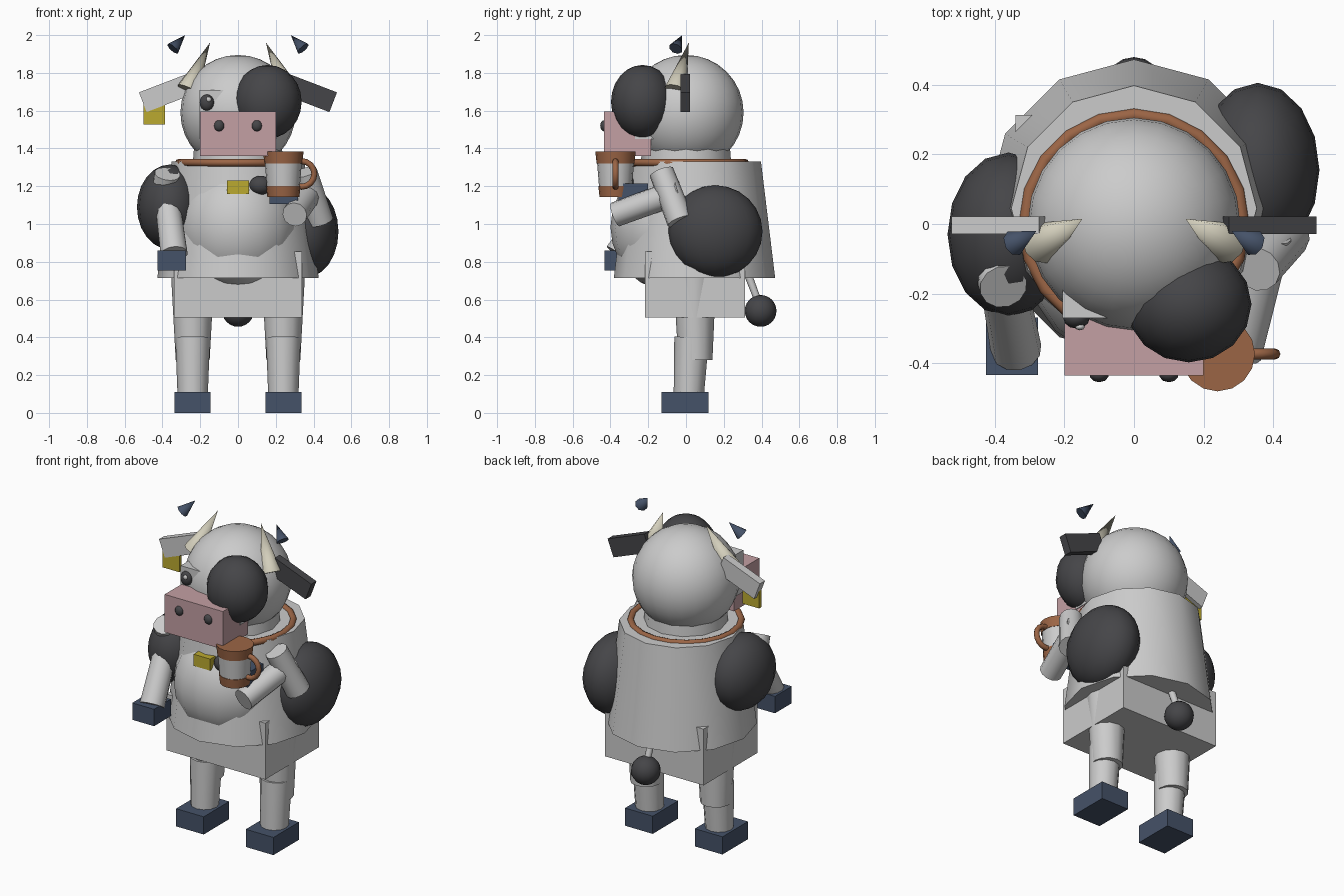
import bpy, math
from mathutils import Vector

if "Cube" in bpy.data.objects:
    bpy.data.objects.remove(bpy.data.objects["Cube"])

mats = {}
COLORS = {
    "black": (0.06, 0.06, 0.065, 1), "navy": (0.06, 0.085, 0.14, 1),
    "pink": (0.55, 0.35, 0.37, 1), "brown": (0.33, 0.13, 0.06, 1),
    "yellow": (0.5, 0.4, 0.03, 1), "ivory": (0.65, 0.62, 0.5, 1),
}


def finish(name, color=None, smooth=True):
    ob = bpy.context.object
    ob.name = name
    if smooth:
        bpy.ops.object.shade_smooth_by_angle(angle=math.radians(46))
    if color:
        if color not in mats:
            mats[color] = bpy.data.materials.new(color)
            mats[color].diffuse_color = COLORS[color]
        ob.data.materials.append(mats[color])
    return ob


def box(name, center, size, color=None, tilt=0):
    bpy.ops.mesh.primitive_cube_add(size=1, location=center, rotation=(0, tilt, 0))
    bpy.context.object.scale = size
    return finish(name, color, False)


def ball(name, center, radii, color=None, seg=16, rings=12):
    bpy.ops.mesh.primitive_uv_sphere_add(segments=seg, ring_count=rings, radius=1, location=center)
    bpy.context.object.scale = radii
    return finish(name, color)


def rod(name, a, b, r1, r2, color=None, sides=12):
    a, b = Vector(a), Vector(b)
    d = b - a
    bpy.ops.mesh.primitive_cone_add(vertices=sides, radius1=r1, radius2=r2, depth=d.length,
                                    location=(a + b) / 2)
    ob = bpy.context.object
    if d.xy.length > 1e-4:
        ob.rotation_euler = d.to_track_quat('Z', 'Y').to_euler()
    return finish(name, color)


def ring(name, center, major, minor, color, rot=(0, 0, 0), seg=20):
    bpy.ops.mesh.primitive_torus_add(location=center, rotation=rot, major_radius=major,
                                     minor_radius=minor, major_segments=seg, minor_segments=8)
    return finish(name, color)


# body
rod("torso", (0, 0.045, 0.715), (0, 0.045, 1.33), 0.427, 0.352)
ball("belly", (0, -0.08, 0.985), (0.32, 0.32, 0.34))
box("pelvis", (0, 0.048, 0.68), (0.68, 0.53, 0.35))
ball("left_flank_patch", (-0.36, -0.03, 1.09), (0.175, 0.235, 0.225), "black")
ball("right_flank_patch", (0.355, 0.155, 0.96), (0.177, 0.25, 0.245), "black")
ball("chest_patch", (0.12, -0.31, 1.205), (0.06, 0.05, 0.05), "black")

# tail
rod("tail", (0, 0.31, 0.78), (0, 0.39, 0.57), 0.022, 0.018)
ball("tail_tuft", (0, 0.395, 0.54), (0.084, 0.084, 0.084), "black")

# legs, horns and nostrils mirrored in x
for side, s in (("left", -1), ("right", 1)):
    box(side + "_foot_hoof", (s * 0.24, -0.005, 0.055), (0.19, 0.25, 0.11), "navy")
    rod(side + "_shin", (s * 0.24, 0.012, 0.04), (s * 0.24, 0.03, 0.4), 0.078, 0.092)
    rod(side + "_thigh", (s * 0.24, 0.05, 0.28), (s * 0.24, 0.045, 0.8), 0.09, 0.118)
    rod(side + "_horn", (s * 0.265, -0.055, 1.71), (s * 0.148, 0.015, 1.96), 0.06, 0, "ivory", 10)
    rod(side + "_horn_tip", (s * 0.345, -0.055, 1.928), (s * 0.28, -0.02, 2.0), 0.038, 0, "navy", 8)
    ball(side + "_nostril", (s * 0.1, -0.432, 1.52), (0.028, 0.022, 0.03), "black", 10, 8)
    box(side + "_ear", (s * 0.378, -0.003, 1.693), (0.27, 0.05, 0.112),
        "black" if s > 0 else None, s * math.radians(21))

# head
rod("neck", (0, 0, 1.25), (0, 0, 1.44), 0.245, 0.23)
ball("head", (0, 0, 1.59), (0.305, 0.305, 0.305), None, 24, 16)
box("face_block", (0, -0.135, 1.58), (0.41, 0.27, 0.26))
box("muzzle", (0, -0.31, 1.478), (0.4, 0.25, 0.235), "pink")
ball("eye_patch", (0.157, -0.23, 1.647), (0.18, 0.167, 0.195), "black")
ball("eye", (-0.165, -0.27, 1.643), (0.038, 0.03, 0.043), "black", 12, 8)
ball("eye_glint", (-0.155, -0.295, 1.66), (0.014, 0.01, 0.014), None, 8, 6)
box("ear_tag", (-0.443, -0.015, 1.585), (0.115, 0.022, 0.115), "yellow")

# collar and bell
ring("collar", (0, 0.0, 1.325), 0.313, 0.02, "brown")
box("bell", (0, -0.325, 1.195), (0.115, 0.06, 0.072), "yellow")

# hanging arm
rod("left_upper_arm", (-0.375, -0.18, 1.265), (-0.42, -0.03, 1.0), 0.068, 0.068)
rod("left_forearm", (-0.37, -0.19, 1.09), (-0.338, -0.36, 0.84), 0.068, 0.073)
box("left_hand_hoof", (-0.35, -0.35, 0.807), (0.15, 0.165, 0.105), "navy")

# raised arm holding the mug
rod("right_upper_arm", (0.355, -0.13, 1.275), (0.435, -0.03, 1.015), 0.066, 0.072)
rod("right_forearm", (0.3, -0.375, 1.05), (0.385, -0.03, 1.175), 0.066, 0.068)
box("right_hand_hoof", (0.243, -0.28, 1.16), (0.15, 0.155, 0.11), "navy")

# mug
MX, MY = 0.24, -0.373
rod("mug_base", (MX, MY, 1.143), (MX, MY, 1.2), 0.085, 0.091, "brown", 16)
rod("mug_body", (MX, MY, 1.19), (MX, MY, 1.33), 0.087, 0.098, None, 16)
rod("mug_rim", (MX, MY, 1.32), (MX, MY, 1.383), 0.1, 0.107, "brown", 16)
ring("mug_handle", (0.336, MY, 1.265), 0.068, 0.016, "brown", (math.pi / 2, 0, 0), 16)

for m in bpy.data.materials:
    if m.users and not m.is_grease_pencil:
        m.use_nodes = True
        m.node_tree.nodes["Principled BSDF"].inputs["Base Color"].default_value = m.diffuse_color
